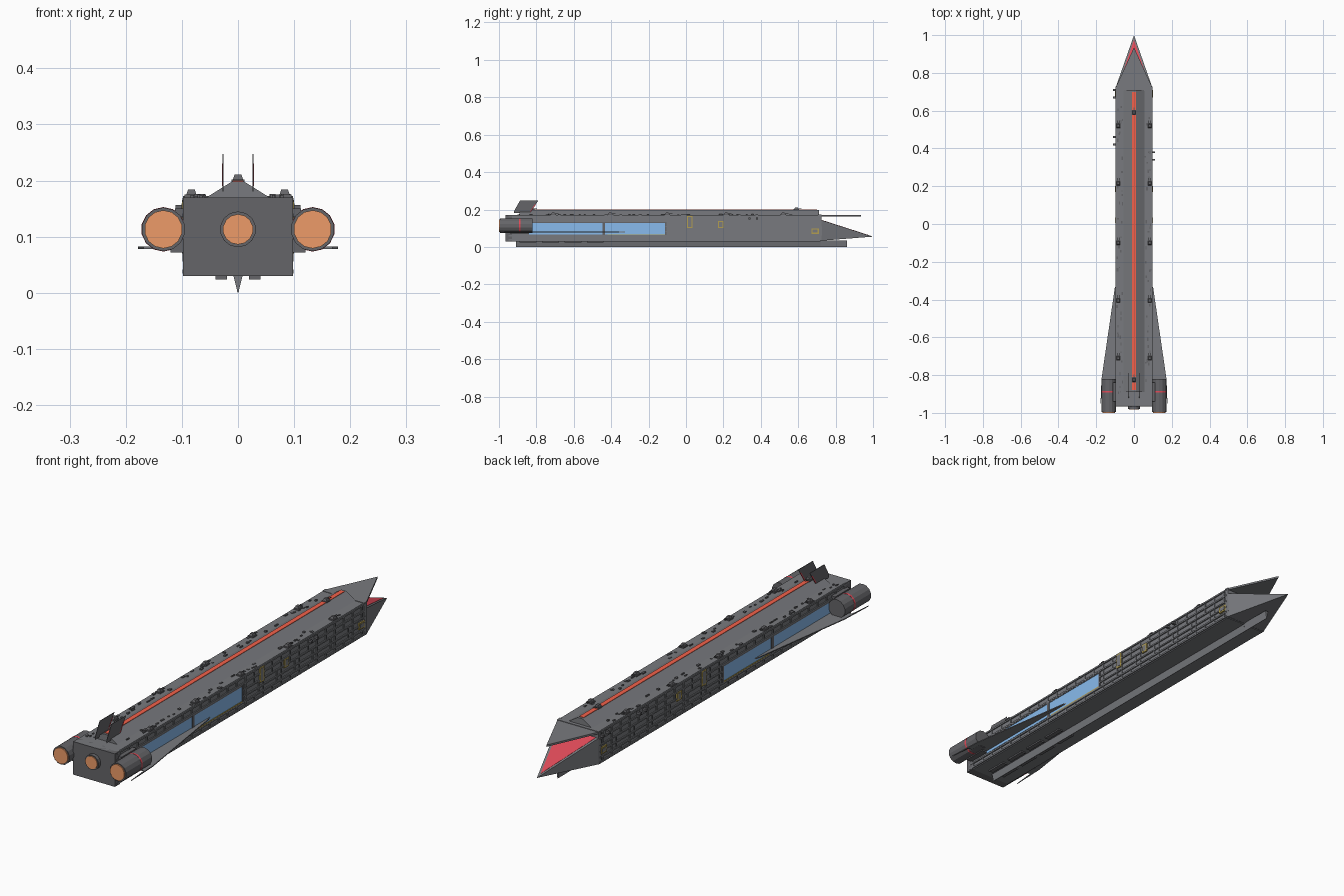
import bpy, bmesh, math, random
from mathutils import Matrix, Vector

if "Cube" in bpy.data.objects:
    bpy.data.objects.remove(bpy.data.objects["Cube"])

random.seed(4)


def material(name, rgb):
    m = bpy.data.materials.new(name)
    m.diffuse_color = (*rgb, 1)
    m.use_nodes = True
    m.node_tree.nodes["Principled BSDF"].inputs["Base Color"].default_value = m.diffuse_color
    return m


DARK = material("dark_grey", (0.13, 0.13, 0.14))
HULL = material("hull_grey", (0.19, 0.195, 0.21))
RED = material("red", (0.75, 0.07, 0.1))
STRIPE = material("stripe_red", (0.9, 0.12, 0.07))
BLUE = material("window_blue", (0.25, 0.5, 0.85))
YELLOW = material("yellow", (0.45, 0.34, 0.08))
ORANGE = material("exhaust_orange", (0.85, 0.33, 0.14))


def finish(name, bm, mat, mirror=False):
    bmesh.ops.recalc_face_normals(bm, faces=bm.faces)
    me = bpy.data.meshes.new(name)
    bm.to_mesh(me)
    bm.free()
    me.materials.append(mat)
    ob = bpy.data.objects.new(name, me)
    bpy.context.collection.objects.link(ob)
    if mirror:
        mod = ob.modifiers.new("Mirror", 'MIRROR')
        mod.use_clip = False
        mod.use_mirror_merge = False
    return ob


def add_box(bm, x0, x1, y0, y1, z0, z1, taper=1.0):
    c = Vector(((x0 + x1) / 2, (y0 + y1) / 2, (z0 + z1) / 2))
    vs = bmesh.ops.create_cube(bm, size=1)["verts"]
    for v in vs:
        t = taper if v.co.z > 0 else 1
        v.co = c + Vector((v.co.x * (x1 - x0) * t, v.co.y * (y1 - y0) * t, v.co.z * (z1 - z0)))


def boxes(name, specs, mat, mirror=False):
    bm = bmesh.new()
    for s in specs:
        add_box(bm, *s)
    return finish(name, bm, mat, mirror)


def prism(name, profile, a, b, axis, mat, mirror=False):
    """Extrude a 2D profile along an axis: the two other axes keep xyz order."""
    bm = bmesh.new()
    rings = []
    for d in (a, b):
        rings.append([bm.verts.new({'x': (d, p, q), 'y': (p, d, q), 'z': (p, q, d)}[axis])
                      for p, q in profile])
    n = len(profile)
    for r in rings:
        bm.faces.new(r)
    for i in range(n):
        j = (i + 1) % n
        bm.faces.new((rings[0][i], rings[0][j], rings[1][j], rings[1][i]))
    return finish(name, bm, mat, mirror)


def hull_shape(name, pts, mat, mirror=False):
    bm = bmesh.new()
    for p in pts:
        bm.verts.new(p)
    bmesh.ops.convex_hull(bm, input=bm.verts)
    return finish(name, bm, mat, mirror)


def cylinder(name, x, z, r, y0, y1, mat, mirror=False, sides=14):
    bm = bmesh.new()
    bmesh.ops.create_cone(bm, cap_ends=True, segments=sides, radius1=r, radius2=r, depth=y1 - y0,
                          matrix=Matrix.Translation((x, (y0 + y1) / 2, z)) @ Matrix.Rotation(math.pi / 2, 4, 'X'))
    return finish(name, bm, mat, mirror)


# Main hull
boxes("hull", [(-0.094, 0.094, -0.96, 0.72, 0.03, 0.17)], HULL)
boxes("stern_plate", [(-0.098, 0.098, -0.965, -0.93, 0.03, 0.17)], DARK)
boxes("bow_frame", [(-0.098, 0.098, 0.705, 0.725, 0.033, 0.172)], HULL)

# Open nose: thin upper beak over a wedge-shaped lower jaw with a red inlay
W = 0.098
prism("upper_beak", [(-W, 0.72), (W, 0.72), (0, 0.935)], 0.162, 0.17, 'z', HULL)
hull_shape("lower_jaw", [(-W, 0.72, 0.033), (W, 0.72, 0.033), (-W, 0.72, 0.145),
                         (W, 0.72, 0.145), (0, 1.0, 0.055)], HULL)
inlay = []
for x, y in ((-0.085, 0.725), (0.085, 0.725), (0, 0.975)):
    z = 0.145 - (y - 0.72) * 0.09 / 0.28
    inlay += [(x, y, z - 0.002), (x, y, z + 0.001)]
hull_shape("jaw_inlay", inlay, RED)

# Roof ridge with stripe, and keel blade
prism("roof_ridge", [(-0.056, 0.17), (0.056, 0.17), (0.011, 0.198), (-0.011, 0.198)],
      -0.89, 0.71, 'y', HULL)
boxes("roof_stripe", [(-0.01, 0.01, -0.88, 0.70, 0.197, 0.2)], STRIPE)
prism("keel", [(-0.008, 0.03), (0.008, 0.03), (0.001, 0.002), (0.001, 0.0), (-0.001, 0.0), (-0.001, 0.002)],
      -0.91, 0.72, 'y', HULL)
prism("keel_bow", [(-0.007, 0.035), (0.007, 0.035), (0.001, 0.0), (-0.001, 0.0)], 0.72, 0.86, 'y', HULL)
boxes("belly_pods", [(0.02, 0.04, y, y + 0.09, 0.024, 0.031) for y in
                     (-0.89, -0.77, -0.65, -0.53)], DARK, True)

# Side rails and ribs, interrupted by the long windows
rails = [(0.093, 0.099, -0.95, 0.715, z - 0.0035, z + 0.0035) for z in (0.038, 0.059, 0.138, 0.165)]
rails += [(0.093, 0.099, -0.11, 0.715, z - 0.003, z + 0.003) for z in (0.083, 0.11)]
boxes("side_rails", rails, HULL, True)
ribs = []
for i in range(28):
    y = -0.93 + i * 0.06
    for z0, z1 in ((0.04, 0.058), (0.14, 0.163)):
        ribs.append((0.093, 0.097, y, y + 0.007, z0, z1))
    if y > -0.11:
        off = 0.03 if i % 2 else 0.0
        ribs.append((0.093, 0.097, y + off, y + off + 0.007, 0.06, 0.11))
        ribs.append((0.093, 0.097, y, y + 0.007, 0.11, 0.138))
boxes("side_ribs", ribs, HULL, True)
boxes("side_windows", [(0.09, 0.0965, -0.84, -0.445, 0.066, 0.13),
                       (0.09, 0.0965, -0.435, -0.11, 0.066, 0.13)], BLUE, True)
boxes("window_frames", [(0.093, 0.099, -0.447, -0.433, 0.062, 0.136),
                        (0.093, 0.099, -0.112, -0.104, 0.062, 0.136),
                        (0.093, 0.098, -0.84, -0.11, 0.129, 0.136)], DARK, True)
boxes("window_sills", [(0.093, 0.0985, -0.42, -0.11, 0.062, 0.067)], YELLOW, True)

# Yellow hatches with raised frames
hatches = [(0.005, 0.035, 0.10, 0.165), (0.17, 0.20, 0.10, 0.138), (0.67, 0.71, 0.07, 0.098)]
boxes("side_hatches", [(0.093, 0.0995, *h) for h in hatches], YELLOW, True)
boxes("hatch_panels", [(0.093, 0.1005, a + 0.006, b - 0.006, c + 0.006, d - 0.006)
                       for a, b, c, d in hatches], HULL, True)

# Delta wings
prism("wings", [(0.09, -0.31), (0.102, -0.34), (0.172, -0.82), (0.178, -0.97), (0.168, -0.87), (0.09, -0.87)],
      0.078, 0.082, 'z', HULL, True)

# Side engines and centre engine
cylinder("side_engines", 0.133, 0.113, 0.039, -0.995, -0.82, DARK, True)
cylinder("side_engine_bands", 0.133, 0.113, 0.0397, -0.892, -0.884, RED, True)
cylinder("side_exhausts", 0.133, 0.113, 0.034, -1.0, -0.99, ORANGE, True)
cylinder("centre_engine", 0, 0.113, 0.032, -0.98, -0.95, DARK)
cylinder("centre_exhaust", 0, 0.113, 0.027, -0.983, -0.97, ORANGE)
boxes("engine_mounts", [(0.09, 0.112, -0.94, -0.84, 0.135, 0.15),
                        (0.09, 0.12, -0.94, -0.84, 0.072, 0.095)], DARK, True)

# Twin tail fins with red leading stripes
prism("tail_fins", [(-0.92, 0.18), (-0.92, 0.19), (-0.888, 0.247), (-0.79, 0.247), (-0.835, 0.18)],
      0.026, 0.028, 'x', DARK, True)
prism("fin_stripes", [(-0.828, 0.19), (-0.801, 0.23), (-0.807, 0.23), (-0.834, 0.19)],
      0.0255, 0.0285, 'x', RED, True)


# Gun turrets on the deck edges and ridge
def turrets(name, x, ys, z, mirror):
    bm = bmesh.new()
    for y in ys:
        add_box(bm, x - 0.012, x + 0.012, y - 0.014, y + 0.014, z, z + 0.005)
        add_box(bm, x - 0.009, x + 0.009, y - 0.011, y + 0.011, z + 0.005, z + 0.014, 0.65)
        for s in (-0.004, 0.004):
            add_box(bm, x + s - 0.001, x + s + 0.001, y, y + 0.028, z + 0.007, z + 0.009)
    finish(name, bm, DARK, mirror)


turrets("deck_turrets", 0.083, (0.52, 0.215, -0.10, -0.405, -0.71), 0.17, True)
turrets("ridge_turrets", 0, (0.59, -0.825), 0.197, False)

# Side sensor pegs
pegs = [(-1, 0.71), (-1, 0.67), (-1, 0.46), (-1, 0.42), (1, 0.38), (1, 0.34)]
boxes("side_pegs", [(s * 0.102 - 0.009, s * 0.102 + 0.009, y - 0.005, y + 0.005, 0.146, 0.156)
                    for s, y in pegs], DARK)

# Small deck equipment
bits = []
for i in range(80):
    x = random.choice((-1, 1)) * random.uniform(0.06, 0.09)
    y = random.uniform(-0.9, 0.25) if i < 60 else random.uniform(0.25, 0.68)
    w, l = random.uniform(0.002, 0.005), random.uniform(0.003, 0.01)
    bits.append((x - w, x + w, y - l, y + l, 0.169, 0.170 + random.uniform(0.002, 0.006)))
boxes("deck_equipment", bits, DARK)
